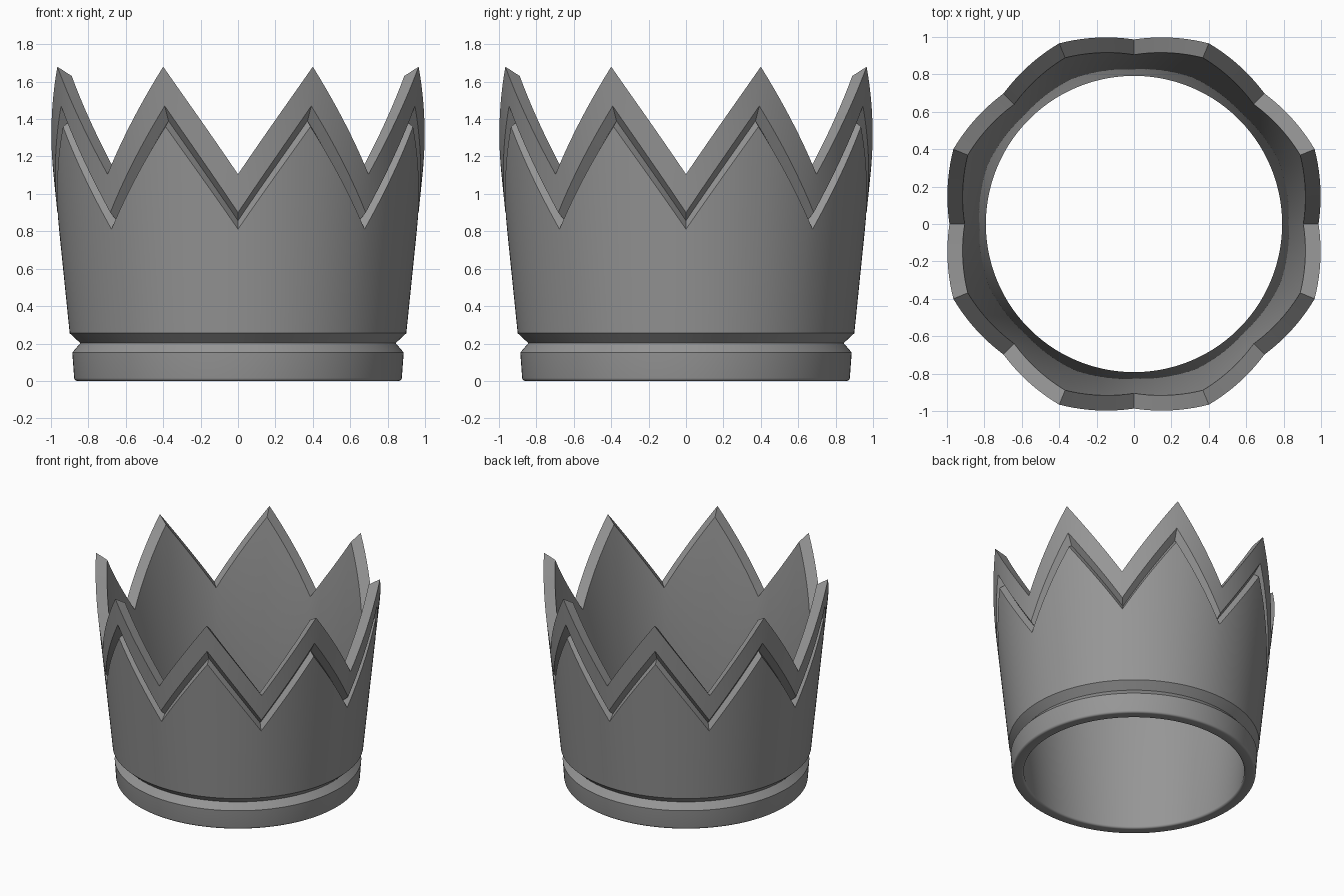
import bpy, bmesh, math

if "Cube" in bpy.data.objects:
    bpy.data.objects.remove(bpy.data.objects["Cube"])

POINTS = 8          # crown points
HALF = 10           # segments per flank of a point
N = POINTS * HALF * 2


def outer(z):       # flared outer wall radius
    return 0.90 + 0.102 * (z - 0.255)


def inner(z):       # flared inner wall radius
    return 0.79 + 0.1055 * z


def arc(cx, cz, rad, start, end, steps=4):
    """Rounded foot corner as (r, z) points."""
    angles = [math.radians(start + (end - start) * i / steps) for i in range(steps + 1)]
    return [(cx + rad * math.cos(a), cz + rad * math.sin(a)) for a in angles]


def section(t):
    """Closed wall section; t = 0 in a valley, 1 at a tip."""
    mix = lambda valley, tip: valley + (tip - valley) * t
    low, mid, high = mix(0.811, 1.36), mix(0.857, 1.39), mix(0.90, 1.47)
    rim_out, rim_in = mix(1.105, 1.68), mix(1.09, 1.63)
    return [
        # base band with rounded foot
        *arc(0.860, 0.016, 0.016, -90, 0), (0.886, 0.152),
        # straight groove
        (0.843, 0.202), (0.90, 0.255),
        # body up to the zigzag groove
        (outer(low), low), (outer(mid) - 0.045, mid), (outer(high), high),
        # pointed rim and inner wall
        (outer(rim_out), rim_out), (inner(rim_in), rim_in),
        *arc(0.808, 0.016, 0.016, 180, 270),
    ]


# Crown wall: sweep the changing section round the axis
bm = bmesh.new()
rings = []
for i in range(N):
    a = 2 * math.pi * i / N
    k = i % (2 * HALF)
    t = 1 - abs(k - HALF) / HALF
    rings.append([bm.verts.new((r * math.cos(a), r * math.sin(a), z))
                  for r, z in section(t)])
for i in range(N):
    a, b = rings[i], rings[(i + 1) % N]
    for j in range(len(a)):
        m = (j + 1) % len(a)
        bm.faces.new((a[j], b[j], b[m], a[m]))
bmesh.ops.recalc_face_normals(bm, faces=bm.faces)
mesh = bpy.data.meshes.new("crown")
bm.to_mesh(mesh)
bm.free()

# Dark grey finish
grey = bpy.data.materials.new("dark_grey")
grey.diffuse_color = (0.305, 0.305, 0.305, 1)
grey.use_nodes = True
grey.node_tree.nodes["Principled BSDF"].inputs["Base Color"].default_value = grey.diffuse_color
mesh.materials.append(grey)

crown = bpy.data.objects.new("crown", mesh)
bpy.context.collection.objects.link(crown)
bpy.context.view_layer.objects.active = crown
crown.select_set(True)
bpy.ops.object.shade_smooth_by_angle(angle=math.radians(30))
